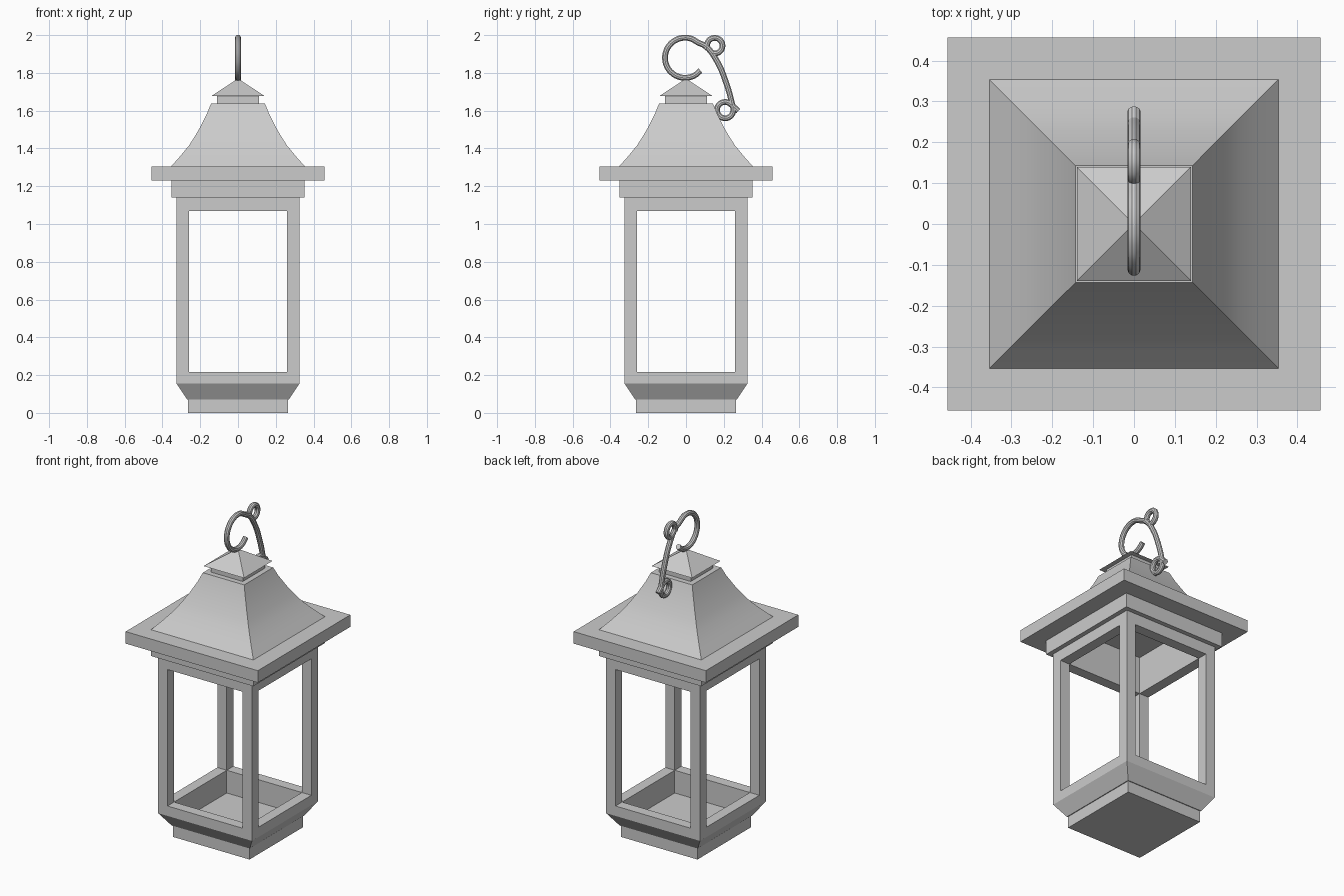
import bpy, bmesh, math

if "Cube" in bpy.data.objects:
    bpy.data.objects.remove(bpy.data.objects["Cube"])


def finish(name, bm):
    bmesh.ops.recalc_face_normals(bm, faces=bm.faces)
    me = bpy.data.meshes.new(name)
    bm.to_mesh(me)
    bm.free()
    ob = bpy.data.objects.new(name, me)
    bpy.context.collection.objects.link(ob)
    return ob


def square_loft(name, profile, ring=False):
    """Sweep (half width, z) points around a square; ring closes the profile on itself."""
    bm = bmesh.new()
    corners = [(-1, -1), (1, -1), (1, 1), (-1, 1)]
    loops = []
    for h, z in profile:
        if h == 0:
            loops.append([bm.verts.new((0, 0, z))] * 4)
        else:
            loops.append([bm.verts.new((sx * h, sy * h, z)) for sx, sy in corners])
    pairs = list(zip(loops, loops[1:]))
    if ring:
        pairs.append((loops[-1], loops[0]))
    for a, b in pairs:
        for i in range(4):
            j = (i + 1) % 4
            bm.faces.new(list(dict.fromkeys([a[i], a[j], b[j], b[i]])))
    if not ring:
        for h, loop in ((profile[0][0], loops[0]), (profile[-1][0], loops[-1])):
            if h > 0:
                bm.faces.new(loop)
    return finish(name, bm)


def box(name, x, y, z0, z1, r):
    bm = bmesh.new()
    bmesh.ops.create_cube(bm, size=1)
    for v in bm.verts:
        v.co = (x + v.co.x * 2 * r, y + v.co.y * 2 * r, z0 + (v.co.z + 0.5) * (z1 - z0))
    return finish(name, bm)


def arc(cy, cz, r, a0, a1, n):
    """Points on an arc in the y-z plane, angles in degrees."""
    angles = [math.radians(a0 + (a1 - a0) * i / (n - 1)) for i in range(n)]
    return [(cy + r * math.cos(a), cz + r * math.sin(a)) for a in angles]


def tube(name, pts, radius):
    cu = bpy.data.curves.new(name, 'CURVE')
    cu.dimensions = '3D'
    cu.bevel_depth = radius
    cu.bevel_resolution = 3
    cu.resolution_u = 6
    cu.use_fill_caps = True
    sp = cu.splines.new('BEZIER')
    sp.bezier_points.add(len(pts) - 1)
    for p, (y, z) in zip(sp.bezier_points, pts):
        p.co = (0, y, z)
        p.handle_left_type = p.handle_right_type = 'AUTO'
    ob = bpy.data.objects.new(name, cu)
    bpy.context.collection.objects.link(ob)
    smooth(ob, convert=True)


def smooth(ob, convert=False):
    bpy.ops.object.select_all(action='DESELECT')
    ob.select_set(True)
    bpy.context.view_layer.objects.active = ob
    if convert:
        bpy.ops.object.convert(target='MESH')
    bpy.ops.object.shade_smooth_by_angle(angle=math.radians(35))


# Foot and hollow tray with the lower window rail
square_loft("base_tray", [(0.265, 0), (0.265, 0.072), (0.27, 0.072), (0.325, 0.155),
                          (0.325, 0.217), (0.26, 0.217), (0.26, 0.075)])

# Corner posts
for sx, sy, side in ((-1, -1, "front_left"), (1, -1, "front_right"),
                     (-1, 1, "back_left"), (1, 1, "back_right")):
    box(side + "_post", sx * 0.2925, sy * 0.2925, 0.217, 1.07, 0.0325)

# Upper rail, collar and eave, open inside up to the roof
square_loft("upper_rail_and_eave", [(0.26, 1.07), (0.325, 1.07), (0.325, 1.14), (0.353, 1.14),
                                    (0.353, 1.23), (0.457, 1.23), (0.457, 1.305), (0.26, 1.305)],
            ring=True)

# Flared roof
roof = square_loft("roof", [(0.354, 1.305), (0.305, 1.36), (0.26, 1.415), (0.228, 1.465),
                            (0.199, 1.515), (0.164, 1.585), (0.143, 1.637)])
smooth(roof)

# Chimney neck and cap
square_loft("roof_neck", [(0.11, 1.637), (0.11, 1.68)])
square_loft("roof_cap", [(0.14, 1.678), (0, 1.77)])

# Hanging hook: open loop, long arm, small closed curl at the foot
loop = arc(-0.005, 1.88, 0.106, -40, -310, 13)
arm = [(0.105, 1.94), (0.165, 1.86), (0.215, 1.74), (0.242, 1.645)]
curl = arc(0.207, 1.603, 0.043, 0, -290, 10)
tube("hook", loop + arm + curl + [(0.248, 1.624), (0.277, 1.598)], 0.016)

# Upper curl of the hook
tube("hook_top_curl", [(0.108, 1.925)] + arc(0.152, 1.944, 0.041, 175, -110, 10), 0.016)
